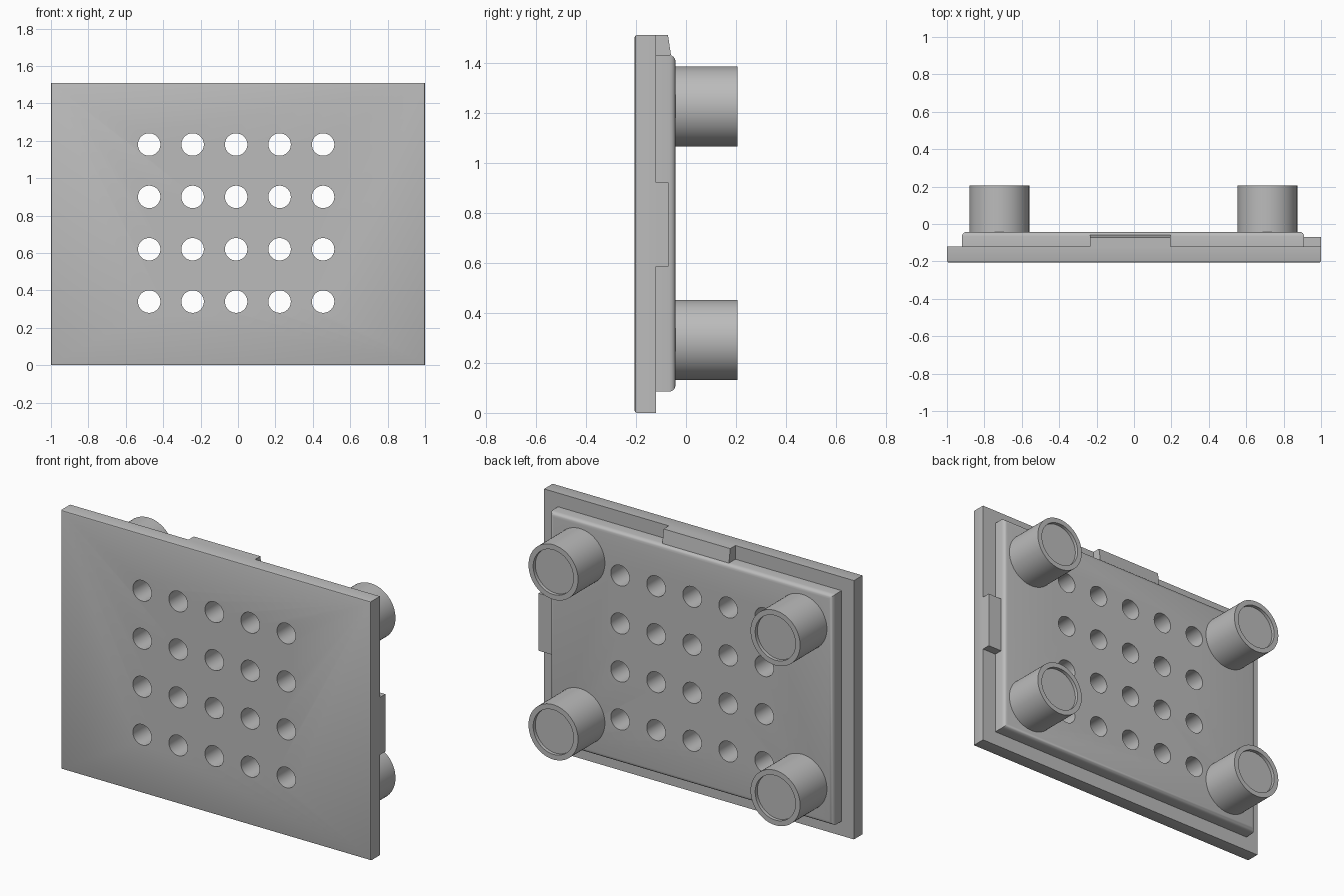
import bpy, bmesh, math
from mathutils import Matrix

cube = bpy.data.objects.get("Cube")
if cube:
    bpy.data.objects.remove(cube, do_unlink=True)

grey = bpy.data.materials.new("plain_grey")
grey.use_nodes = True
GREY = (0.5, 0.5, 0.5, 1)
grey.diffuse_color = GREY
grey.node_tree.nodes["Principled BSDF"].inputs["Base Color"].default_value = GREY
TURN = Matrix.Rotation(-math.pi / 2, 4, "X")  # cylinder axis along +y


def finish(name, bm):
    bmesh.ops.recalc_face_normals(bm, faces=bm.faces)
    mesh = bpy.data.meshes.new(name)
    bm.to_mesh(mesh)
    bm.free()
    mesh.materials.append(grey)
    obj = bpy.data.objects.new(name, mesh)
    bpy.context.collection.objects.link(obj)
    return obj


def box(name, x0, x1, y0, y1, z0, z1, bevel=0, bevel_y=0, segments=1):
    """Box whose edges on the face at bevel_y are rounded."""
    bm = bmesh.new()
    bmesh.ops.create_cube(bm, size=1)
    for v in bm.verts:
        v.co = (x1 if v.co.x > 0 else x0, y1 if v.co.y > 0 else y0, z1 if v.co.z > 0 else z0)
    if bevel:
        rim = [e for e in bm.edges if all(abs(v.co.y - bevel_y) < 1e-4 for v in e.verts)]
        bmesh.ops.bevel(bm, geom=rim, offset=bevel, segments=segments, profile=0.5, affect="EDGES")
    return finish(name, bm)


def smooth(obj):
    bpy.ops.object.select_all(action="DESELECT")
    obj.select_set(True)
    bpy.context.view_layer.objects.active = obj
    bpy.ops.object.shade_smooth_by_angle(angle=math.radians(30))


# Cover plate and the raised panel behind it
plate = box("cover_plate", -1, 1, -0.205, -0.12, 0, 1.51, 0.008, -0.205, 2)
panel = box("back_panel", -0.92, 0.91, -0.12, -0.042, 0.085, 1.43, 0.025, -0.042, 4)

# Grid of round vent holes through both
bm = bmesh.new()
for col in range(5):
    for row in range(4):
        at = Matrix.Translation((-0.475 + col * 0.2325, -0.12, 0.34 + row * 0.28))
        bmesh.ops.create_cone(bm, cap_ends=True, segments=40, radius1=0.06, radius2=0.06,
                              depth=0.6, matrix=at @ TURN)
cutter = finish("hole_cutter", bm)
cutter.hide_render = True
for part in (plate, panel):
    bpy.context.view_layer.objects.active = part
    mod = part.modifiers.new("holes", "BOOLEAN")
    mod.operation, mod.solver, mod.object = "DIFFERENCE", "EXACT", cutter
    bpy.ops.object.modifier_apply(modifier=mod.name)
    smooth(part)
bpy.data.objects.remove(cutter, do_unlink=True)

# Top tab with a sloping back, and the side tab
top_tab = box("top_tab", -0.235, 0.195, -0.12, -0.06, 1.43, 1.51)
for v in top_tab.data.vertices:
    if v.co.y > -0.1 and v.co.z > 1.5:
        v.co.y = -0.072
box("side_tab", 0.91, 1, -0.12, -0.07, 0.585, 0.92)

# Four round feet, each with a shallow recess in its end
PROFILE = [(0.16, -0.05), (0.16, 0.205), (0.13, 0.205), (0.13, 0.185)]
SEG = 64
for side, x in (("right", -0.72), ("left", 0.713)):
    for level, z in (("lower", 0.292), ("upper", 1.225)):
        bm = bmesh.new()
        rings = []
        for r, y in PROFILE:
            angles = [math.tau * i / SEG for i in range(SEG)]
            rings.append([bm.verts.new((x + r * math.cos(a), y, z + r * math.sin(a))) for a in angles])
        for a, b in zip(rings, rings[1:]):
            for i in range(SEG):
                j = (i + 1) % SEG
                bm.faces.new((a[i], a[j], b[j], b[i]))
        bm.faces.new(rings[0])
        bm.faces.new(rings[-1])
        smooth(finish(f"{level}_{side}_foot", bm))
